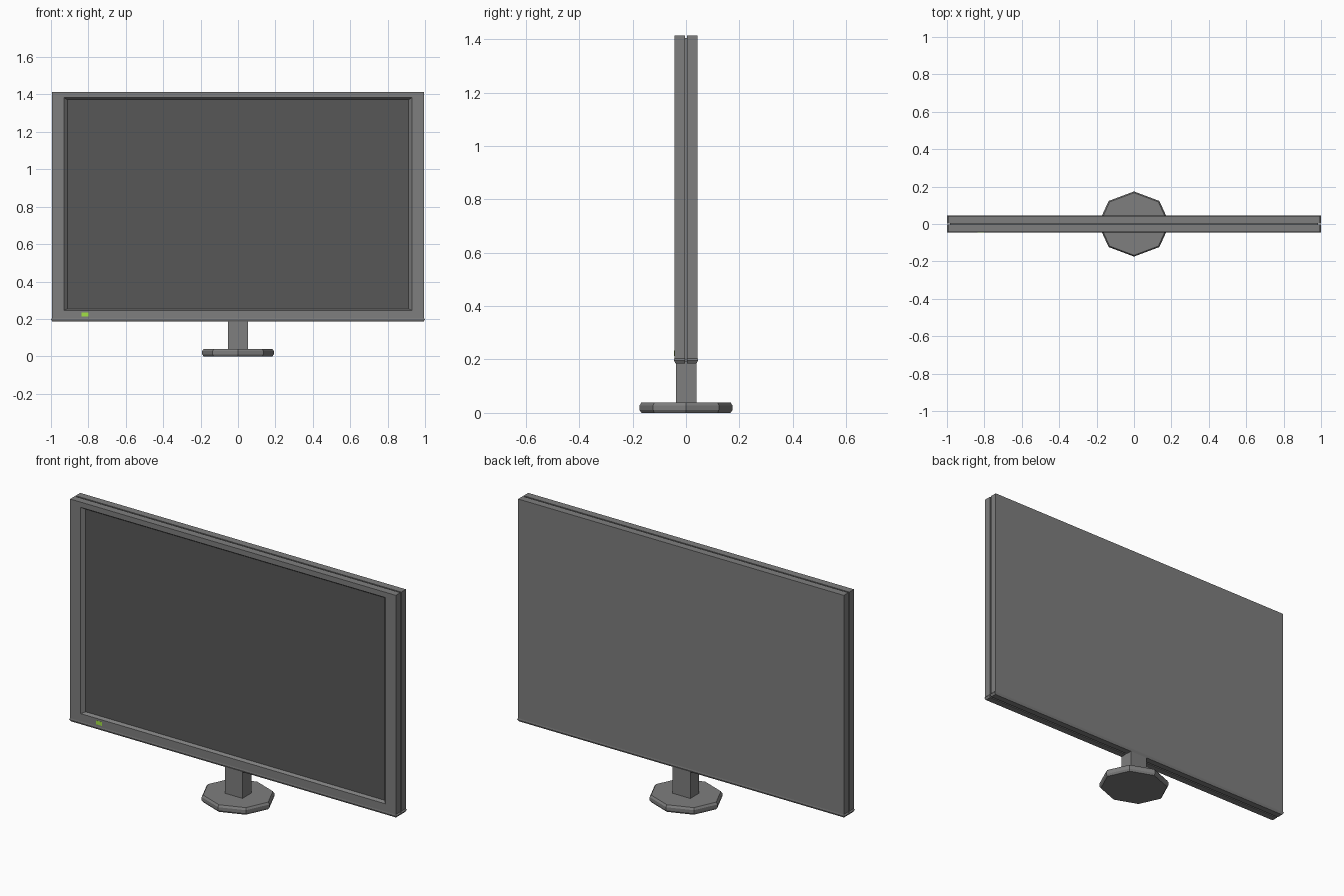
import bpy, bmesh, math

if "Cube" in bpy.data.objects:
    bpy.data.objects.remove(bpy.data.objects["Cube"])


def material(name, rgb):
    m = bpy.data.materials.new(name)
    m.diffuse_color = (*rgb, 1)
    m.use_nodes = True
    m.node_tree.nodes["Principled BSDF"].inputs["Base Color"].default_value = m.diffuse_color
    return m


CASE = material("case_grey", (0.21, 0.21, 0.21))
DARK = material("screen_dark", (0.097, 0.097, 0.097))
GREEN = material("light_green", (0.36, 0.75, 0.06))


def loft(name, rings, mat=CASE):
    """Join equal-length point rings into a solid capped at both ends."""
    bm = bmesh.new()
    loops = [[bm.verts.new(p) for p in ring] for ring in rings]
    n = len(loops[0])
    for a, b in zip(loops, loops[1:]):
        for i in range(n):
            j = (i + 1) % n
            bm.faces.new((a[i], a[j], b[j], b[i]))
    bm.faces.new(loops[0])
    bm.faces.new(loops[-1])
    bmesh.ops.recalc_face_normals(bm, faces=bm.faces)
    me = bpy.data.meshes.new(name)
    bm.to_mesh(me)
    bm.free()
    me.materials.append(mat)
    ob = bpy.data.objects.new(name, me)
    bpy.context.collection.objects.link(ob)
    return ob


def upright(y, hx, z0, z1, cx=0):
    """Rectangle facing the front, at depth y."""
    return [(cx - hx, y, z0), (cx + hx, y, z0), (cx + hx, y, z1), (cx - hx, y, z1)]


def flat(z, hx, y0, y1):
    """Horizontal rectangle at height z."""
    return [(-hx, y0, z), (hx, y0, z), (hx, y1, z), (-hx, y1, z)]


def octagon(z, s):
    return [(0.192 * s * math.cos(k * math.pi / 4),
             0.174 * s * math.sin(k * math.pi / 4), z) for k in range(8)]


W, BOT, TOP, D, GAP = 0.994, 0.203, 1.413, 0.044, 0.004

# Front bezel with a sloped recess; its floor is the dark screen
bezel = loft("front_bezel", [
    upright(-GAP, W, BOT, TOP),
    upright(-D, W, BOT, TOP),
    upright(-D, 0.930, 0.246, 1.384),
    upright(-D + 0.018, 0.912, 0.254, 1.372),
])
bezel.data.materials.append(DARK)
bezel.data.polygons[-1].material_index = 1

# Back housing and the core that forms the seam
loft("back_housing", [upright(GAP, W, BOT, TOP), upright(D, W, BOT, TOP)])
loft("seam_core", [upright(-0.006, W - 0.009, BOT - 0.01, TOP - 0.009),
                   upright(0.006, W - 0.009, BOT - 0.01, TOP - 0.009)])

# Bevelled lower trim, one strip per half
for side, name in ((-1, "front_lower_trim"), (1, "back_lower_trim")):
    loft(name, [flat(z, hx, side * GAP, side * y) for z, hx, y in (
        (0.185, 0.992, 0.039), (0.197, 1.0, 0.045), (0.204, W, D))])

# Power light, nearly flush with the bezel
loft("power_light", [upright(-D + 0.004, 0.018, 0.213, 0.234, -0.818),
                     upright(-D - 0.0008, 0.018, 0.213, 0.234, -0.818)], GREEN)

# Stand
loft("stand_neck", [flat(0.035, 0.054, -0.038, 0.039),
                    flat(0.2, 0.054, -0.038, 0.039)])
loft("stand_base", [octagon(z, s) for z, s in (
    (0, 0.96), (0.011, 1), (0.028, 1), (0.039, 0.96))])
